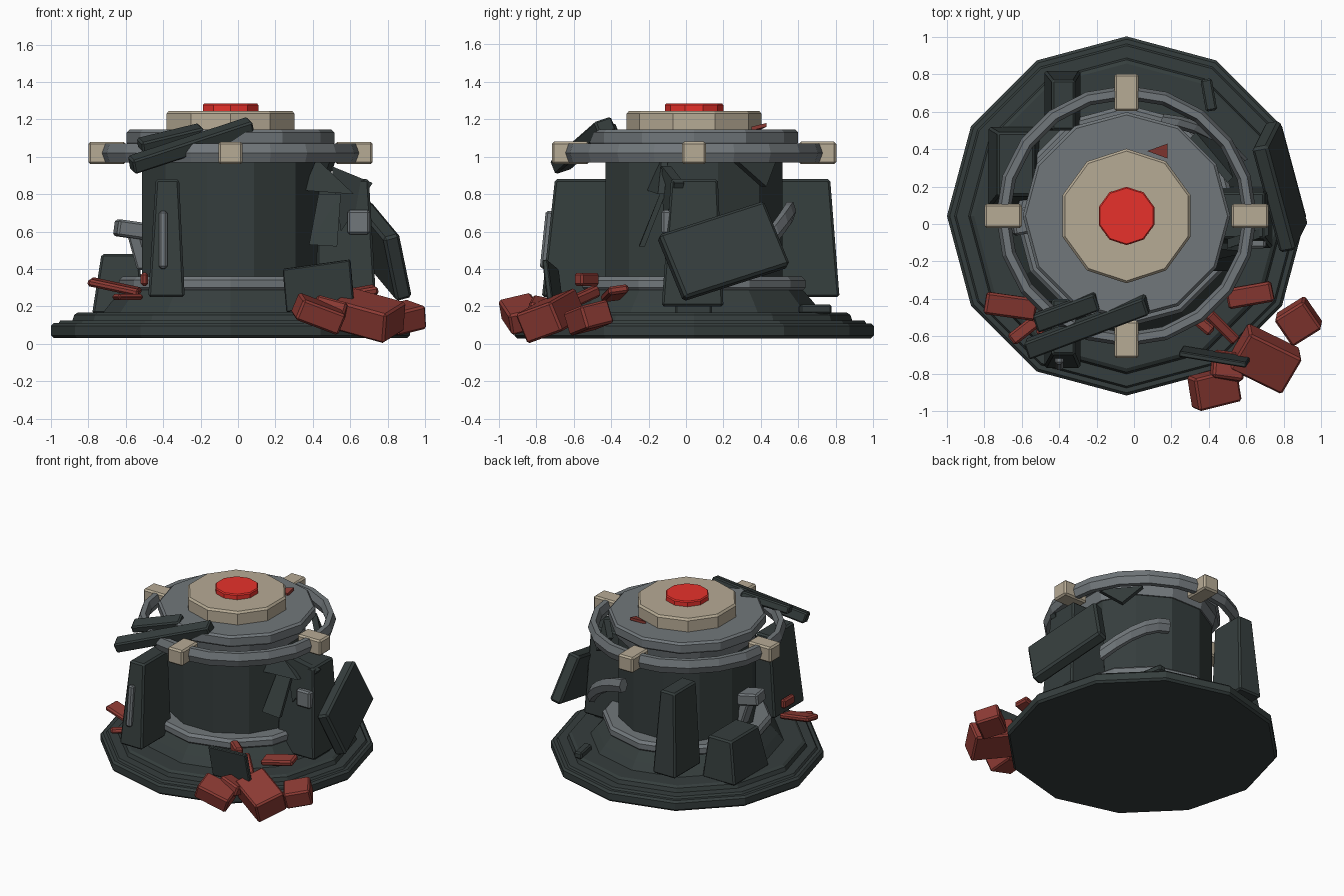
import bpy, bmesh
from math import sin, cos, radians
from mathutils import Vector, Matrix, Euler

if "Cube" in bpy.data.objects:
    bpy.data.objects.remove(bpy.data.objects["Cube"], do_unlink=True)

CX, CY = -0.04, 0.043


def material(name, rgb):
    m = bpy.data.materials.new(name)
    m.use_nodes = True
    col = (*rgb, 1)
    m.diffuse_color = col
    m.node_tree.nodes["Principled BSDF"].inputs["Base Color"].default_value = col
    return m


DARK = material("dark slate", (0.036, 0.048, 0.047))
GREY = material("steel grey", (0.165, 0.185, 0.197))
BEIGE = material("beige", (0.47, 0.405, 0.30))
RED = material("bright red", (0.80, 0.031, 0.024))
BRICK = material("brick red", (0.265, 0.043, 0.034))


def finish(name, bm, mat, bevel=0.0):
    bmesh.ops.recalc_face_normals(bm, faces=bm.faces)
    me = bpy.data.meshes.new(name)
    bm.to_mesh(me)
    bm.free()
    me.materials.append(mat)
    ob = bpy.data.objects.new(name, me)
    bpy.context.collection.objects.link(ob)
    if bevel:
        mod = ob.modifiers.new("bevel", "BEVEL")
        mod.width = bevel
        mod.segments = 1
    return ob


def lathe(name, profile, mat, sides=12, turn=0.0):
    """Revolve (radius, height) points around the core axis; ends are capped."""
    bm = bmesh.new()
    rings = []
    for r, z in profile:
        angles = [radians(turn + 360 * i / sides) for i in range(sides)]
        rings.append([bm.verts.new((CX + r * cos(a), CY + r * sin(a), z)) for a in angles])
    for a, b in zip(rings, rings[1:]):
        for i in range(sides):
            j = (i + 1) % sides
            bm.faces.new((a[i], a[j], b[j], b[i]))
    bm.faces.new(rings[0])
    bm.faces.new(rings[-1])
    return finish(name, bm, mat)


def arc(name, path, mat, half, closed=False):
    """Sweep a six-sided section along (angle, radius, height) points."""
    section = [(-half, 0), (-half / 2, half * 1.4), (half / 2, half * 1.4),
               (half, 0), (half / 2, -half * 1.4), (-half / 2, -half * 1.4)]
    bm = bmesh.new()
    loops = []
    for ang, r, z in path:
        a = radians(ang)
        loops.append([bm.verts.new((CX + (r + dr) * cos(a), CY + (r + dr) * sin(a), z + dz))
                      for dr, dz in section])
    pairs = list(zip(loops, loops[1:]))
    if closed:
        pairs.append((loops[-1], loops[0]))
    else:
        bm.faces.new(loops[0])
        bm.faces.new(loops[-1])
    for a, b in pairs:
        for i in range(6):
            j = (i + 1) % 6
            bm.faces.new((a[i], a[j], b[j], b[i]))
    return finish(name, bm, mat)


def frustum(name, low, high, z0, z1, mat, bevel=0.012):
    """Tapered block between two (x0, x1, y0, y1) rectangles."""
    bm = bmesh.new()
    for (x0, x1, y0, y1), z in ((low, z0), (high, z1)):
        for x, y in ((x0, y0), (x1, y0), (x1, y1), (x0, y1)):
            bm.verts.new((x, y, z))
    bmesh.ops.convex_hull(bm, input=bm.verts[:])
    bmesh.ops.dissolve_limit(bm, angle_limit=0.02, verts=bm.verts[:], edges=bm.edges[:])
    return finish(name, bm, mat, bevel)


def plate(name, center, u, v, thick, mat, bevel=0.01):
    """Slab with edge vectors u and v, and a thickness along their normal."""
    c, u, v = Vector(center), Vector(u), Vector(v)
    n = u.cross(v).normalized() * thick
    m = Matrix((u, v, n)).transposed().to_4x4()
    bm = bmesh.new()
    bmesh.ops.create_cube(bm, size=1, matrix=Matrix.Translation(c) @ m)
    return finish(name, bm, mat, bevel)


def brick(name, center, size, rot, mat=BRICK):
    e = Euler([radians(d) for d in rot]).to_matrix()
    return plate(name, center, e.col[0] * size[0], e.col[1] * size[1], size[2], mat, 0.012)


def shard(name, pts, mat, push):
    """Thin flat fragment."""
    bm = bmesh.new()
    for p in pts:
        bm.verts.new(p)
        bm.verts.new(Vector(p) + Vector(push))
    bmesh.ops.convex_hull(bm, input=bm.verts[:])
    bmesh.ops.dissolve_limit(bm, angle_limit=0.02, verts=bm.verts[:], edges=bm.edges[:])
    return finish(name, bm, mat)


# Stepped base, core drum and cap
lathe("base", [(0.945, 0.03), (0.96, 0.045), (0.96, 0.095), (0.945, 0.11), (0.92, 0.11),
               (0.91, 0.125), (0.845, 0.125), (0.835, 0.155), (0.815, 0.168), (0.68, 0.168),
               (0.64, 0.22), (0.58, 0.29)], DARK)
lathe("lower_collar", [(0.58, 0.285), (0.595, 0.30), (0.595, 0.34), (0.575, 0.36),
                       (0.48, 0.36)], GREY)
lathe("core_drum", [(0.49, 0.3), (0.49, 1.03)], DARK, turn=15)
lathe("cap_neck", [(0.5, 0.98), (0.52, 1.07)], GREY, turn=15)
lathe("cap_plate", [(0.545, 1.06), (0.555, 1.075), (0.555, 1.13), (0.54, 1.145)], GREY)
lathe("top_disc", [(0.36, 1.14), (0.36, 1.23), (0.347, 1.245)], BEIGE, sides=10, turn=18)
lathe("button", [(0.156, 1.24), (0.156, 1.277), (0.149, 1.285)], RED, sides=10, turn=18)

# Orbit ring with four clamps
arc("halo_ring", [(i * 18, 0.66, 1.02) for i in range(20)], GREY, 0.037, closed=True)
for i, side in enumerate(("left", "back", "right", "front")):
    a = i * 90
    brick(side + "_clamp", (CX + 0.66 * cos(radians(a)), CY + 0.66 * sin(radians(a)), 1.02),
          (0.2, 0.13, 0.12), (0, 0, a), BEIGE)

# Buttress fins still standing
frustum("front_fin", (-0.48, -0.285, -0.77, -0.40), (-0.44, -0.315, -0.70, -0.40), 0.25, 0.88, DARK)
frustum("back_fin", (-0.48, -0.285, 0.50, 0.82), (-0.44, -0.315, 0.50, 0.77), 0.25, 0.88, DARK)
frustum("left_fin", (0.42, 0.74, -0.13, 0.20), (0.42, 0.70, -0.08, 0.17), 0.2, 0.88, DARK)
frustum("broken_fin", (-0.78, -0.50, 0.09, 0.52), (-0.73, -0.53, 0.15, 0.49), 0.16, 0.48, DARK)
brick("left_fin_foot", (0.61, 0.04, 0.21), (0.17, 0.2, 0.14), (0, 0, 0), DARK)

# Grey plates and pieces on the fins
brick("front_fin_strip", (-0.40, -0.735, 0.555), (0.045, 0.06, 0.31), (-6, 0, 0), GREY)
brick("left_fin_box", (0.645, -0.10, 0.65), (0.12, 0.06, 0.13), (0, 0, 0), GREY)
brick("right_pipe_head", (-0.57, 0.02, 0.61), (0.17, 0.14, 0.09), (0, 8, 10), GREY)
plate("right_pipe_stem", (-0.53, 0.04, 0.49), (0.07, 0, 0), (0.05, 0.02, -0.18), 0.1, GREY)
arc("fallen_ring_piece", [(25 + 9 * i, 0.68 - 0.027 * i, 0.43 + 0.28 * sin(radians(17 * i)))
                          for i in range(6)], GREY, 0.036)

# Fallen slab and dark wreckage
plate("fallen_slab", (0.78, 0.2, 0.495), (-0.15, 0.56, 0.18), (0.07, 0.14, -0.34), 0.09, DARK, 0.015)
plate("front_panel", (0.43, -0.71, 0.31), (0.36, -0.06, 0.05), (0.02, 0.03, -0.23), 0.03, DARK, 0.006)
plate("long_plank", (-0.25, -0.55, 1.06), (0.64, 0.24, 0.21), (-0.03, 0.09, 0.03), 0.08, DARK)
plate("short_plank", (-0.36, -0.47, 1.10), (0.33, 0.12, 0.08), (-0.03, 0.09, 0.03), 0.06, DARK)
plate("back_scrap", (0.40, 0.69, 0.185), (0.03, -0.17, 0), (0.06, 0.01, 0.0), 0.05, DARK)
shard("upper_shard", ((0.35, -0.21, 0.82), (0.62, -0.15, 0.80), (0.42, -0.13, 0.99)), DARK, (0, 0.035, 0))
shard("middle_shard", ((0.38, -0.25, 0.53), (0.53, -0.25, 0.52), (0.55, -0.14, 0.8), (0.43, -0.14, 0.8)),
      DARK, (0, 0.03, 0))
shard("back_shard", ((0.30, 0.46, 1.0), (0.50, 0.22, 1.0), (0.44, 0.40, 0.84)), DARK, (0.03, 0.03, 0))
shard("side_shard", ((0.50, -0.13, 0.95), (0.72, -0.06, 0.86), (0.55, -0.12, 0.6)), DARK, (0, 0.05, 0))

# Scattered bricks: centre, size, rotation in degrees
BRICKS = [
    ((0.70, -0.72, 0.15), (0.32, 0.23, 0.17), (18, 14, -26)),
    ((0.88, -0.52, 0.14), (0.19, 0.18, 0.13), (12, -12, 32)),
    ((0.43, -0.88, 0.16), (0.25, 0.18, 0.12), (14, 20, 14)),
    ((0.50, -0.76, 0.19), (0.17, 0.15, 0.08), (-12, 15, -8)),
    ((0.62, -0.38, 0.27), (0.25, 0.11, 0.045), (8, -10, 10)),
    ((0.47, -0.55, 0.25), (0.22, 0.06, 0.06), (0, 18, -45)),
    ((0.36, -0.53, 0.345), (0.15, 0.06, 0.07), (0, 0, -40)),
    ((-0.66, -0.44, 0.305), (0.28, 0.12, 0.04), (6, 12, -8)),
    ((-0.59, -0.57, 0.25), (0.17, 0.07, 0.03), (0, 0, 38)),
    ((-0.50, -0.53, 0.345), (0.04, 0.13, 0.07), (0, 0, 0)),
]
for i, (c, s, r) in enumerate(BRICKS):
    brick(f"loose_brick_{i + 1}", c, s, r)
shard("roof_chip", ((0.07, 0.39, 1.14), (0.18, 0.35, 1.14), (0.18, 0.43, 1.16)), BRICK, (0, 0, 0.02))
